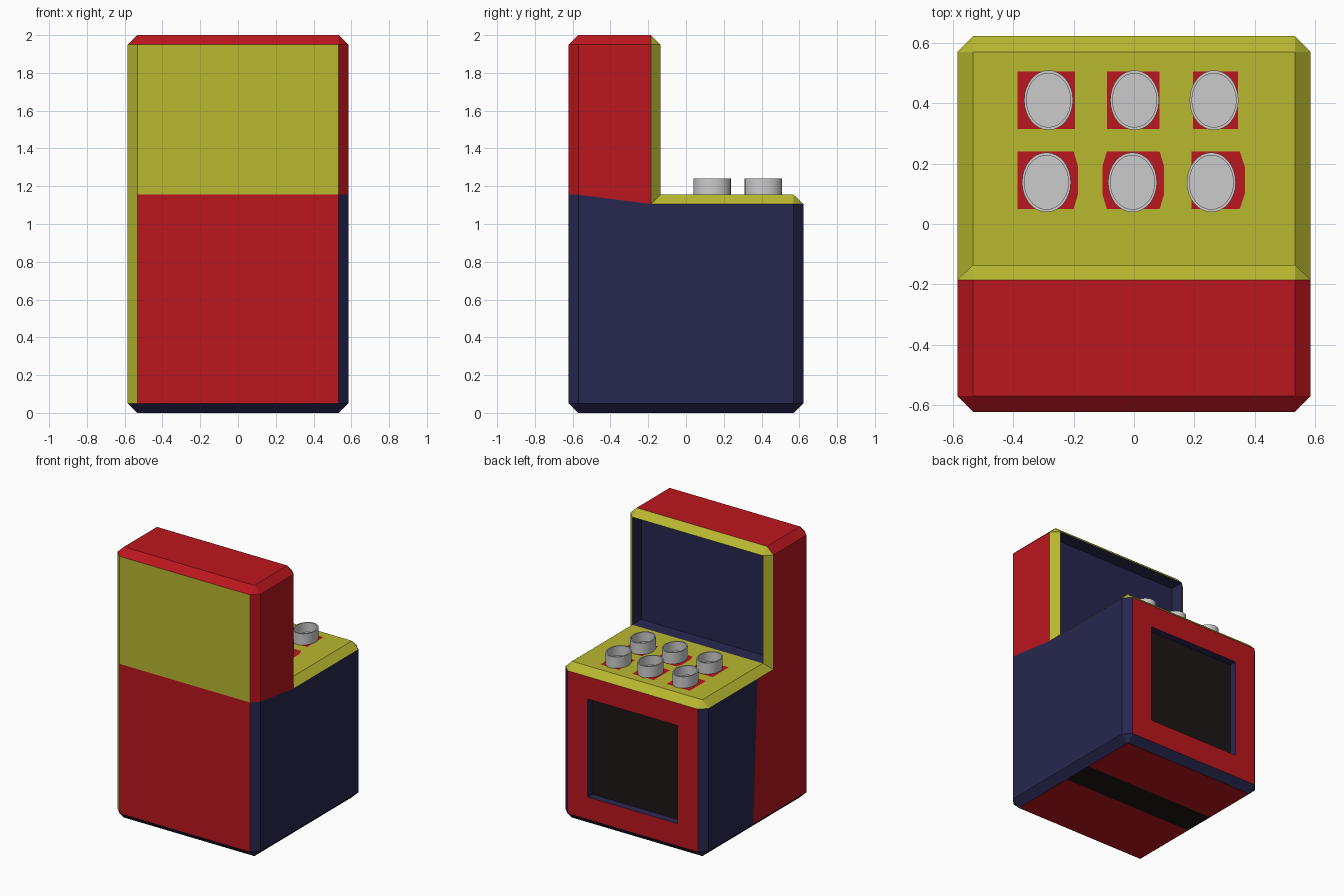
import bpy, bmesh, math

if "Cube" in bpy.data.objects:
    bpy.data.objects.remove(bpy.data.objects["Cube"])

NAMES = ["red", "yellow", "navy", "black"]
RGB = [(0.50, 0.008, 0.013), (0.48, 0.48, 0.03), (0.02, 0.02, 0.08), (0.012, 0.008, 0.008)]
R, Y, N, K = range(4)
mats = []
for name, c in zip(NAMES, RGB):
    m = bpy.data.materials.new(name)
    m.diffuse_color = (*c, 1)
    m.use_nodes = True
    m.node_tree.nodes["Principled BSDF"].inputs["Base Color"].default_value = m.diffuse_color
    mats.append(m)


def make_object(name, bm, materials=()):
    me = bpy.data.meshes.new(name)
    bm.to_mesh(me)
    bm.free()
    ob = bpy.data.objects.new(name, me)
    bpy.context.collection.objects.link(ob)
    for m in materials:
        me.materials.append(m)
    return ob


# Cabinet profile: (side-panel y,z), (chamfer outer y,z), then the colours of the
# strip to the next row: middle, left chamfer, right chamfer
W, W2 = 0.585, 0.533
ROWS = [
    ((-.57, .05), (-.57, 0), R, N, N),
    ((-.07, .05), (-.07, 0), K, N, N),
    ((.05, .05), (.05, 0), K, N, N),
    ((.16, .05), (.16, 0), R, N, N),
    ((.57, .05), (.57, 0), N, N, N),
    ((.57, .05), (.622, .05), R, N, N),
    ((.57, 1.105), (.622, 1.105), Y, Y, Y),
    ((.57, 1.105), (.57, 1.155), Y, Y, Y),
    ((0, 1.105), (0, 1.155), Y, Y, Y),
    ((-.185, 1.105), (-.135, 1.155), N, Y, Y),
    ((-.185, 1.95), (-.135, 1.95), Y, Y, Y),
    ((-.185, 1.95), (-.185, 2), R, R, R),
    ((-.57, 1.95), (-.57, 2), R, R, R),
    ((-.57, 1.95), (-.622, 1.95), Y, Y, R),
    ((-.57, 1.155), (-.622, 1.155), R, Y, N),
    ((-.57, .05), (-.622, .05), N, N, N),
]

bm = bmesh.new()
cache = {}


def vert(x, p):
    key = (x, *p)
    if key not in cache:
        cache[key] = bm.verts.new(key)
    return cache[key]


def face(points, colour):
    vs = list(dict.fromkeys(vert(x, p) for x, p in points))
    f = bm.faces.new(vs)
    f.material_index = colour
    return f


strips = []
for i, (a_in, a, mid, left, right) in enumerate(ROWS):
    b_in, b = ROWS[(i + 1) % len(ROWS)][:2]
    strips.append(face([(-W2, a), (W2, a), (W2, b), (-W2, b)], mid))
    for s, colour in ((-1, left), (1, right)):
        face([(s * W2, a), (s * W, a_in), (s * W, b_in), (s * W2, b)], colour)

# Side panels, split where the colours change
P = [r[0] for r in ROWS]
for ids, x, colour in [
    ((0, 1, 2, 3, 4, 6, 8, 9, 14), W, N), ((14, 9, 10, 12), W, R),
    ((2, 3, 4, 6, 8), -W, N), ((0, 1, 2, 8, 9, 10, 12, 14), -W, R),
]:
    face([(x, P[i]) for i in ids], colour)
bmesh.ops.recalc_face_normals(bm, faces=bm.faces)


def recess(f, rim, depth, wall, floor):
    if rim:
        bmesh.ops.inset_individual(bm, faces=[f], thickness=rim, use_even_offset=True)
    walls = bmesh.ops.inset_individual(bm, faces=[f], thickness=0.003, depth=-depth,
                                       use_even_offset=True)["faces"]
    for w in walls:
        w.material_index = wall
    f.material_index = floor


# Window in the door and recessed screen
recess(strips[5], 0.165, 0.05, N, K)
recess(strips[9], 0, 0.10, N, N)
make_object("cabinet", bm, mats)

# Red pads on the deck: x range and how far the left and right ends bulge
DECK = 1.157
for row, (y0, y1, pads) in enumerate([
    (.315, .505, [(-.385, -.195, 0, 0), (-.09, .085, 0, 0), (.195, .345, 0, 0)]),
    (.05, .24, [(-.385, -.2, 0, .015), (-.09, .085, .015, .015), (.19, .35, 0, .017)]),
]):
    for col, (x0, x1, bl, br) in enumerate(pads):
        bm = bmesh.new()
        pts = [(x0, y0), (x1, y0)]
        if br:
            pts += [(x1 + br, y0 + .05), (x1 + br, y1 - .05)]
        pts += [(x1, y1), (x0, y1)]
        if bl:
            pts += [(x0 - bl, y1 - .05), (x0 - bl, y0 + .05)]
        bm.faces.new([bm.verts.new((x, y, DECK)) for x, y in pts])
        make_object(f"button_pad_{row}_{col}", bm, [mats[R]])

# Hollow round buttons, slightly oval
SEG = 32
CUP = [(1, 1.15), (1, 1.24), (.9, 1.24), (.9, 1.17)]
for n, (cx, cy) in enumerate([(-.283, .41), (.002, .41), (.265, .41),
                              (-.29, .138), (-.005, .138), (.256, .138)]):
    bm = bmesh.new()
    rings = [[bm.verts.new((cx + .081 * r * math.cos(2 * math.pi * k / SEG),
                            cy + .099 * r * math.sin(2 * math.pi * k / SEG), z))
              for k in range(SEG)] for r, z in CUP]
    for lo, hi in zip(rings, rings[1:]):
        for k in range(SEG):
            j = (k + 1) % SEG
            bm.faces.new((lo[k], lo[j], hi[j], hi[k]))
    bm.faces.new(rings[-1])
    bm.faces.new(rings[0][::-1])
    ob = make_object(f"button_{n}", bm)
    bpy.ops.object.select_all(action='DESELECT')
    ob.select_set(True)
    bpy.context.view_layer.objects.active = ob
    bpy.ops.object.shade_smooth_by_angle(angle=math.radians(40))
